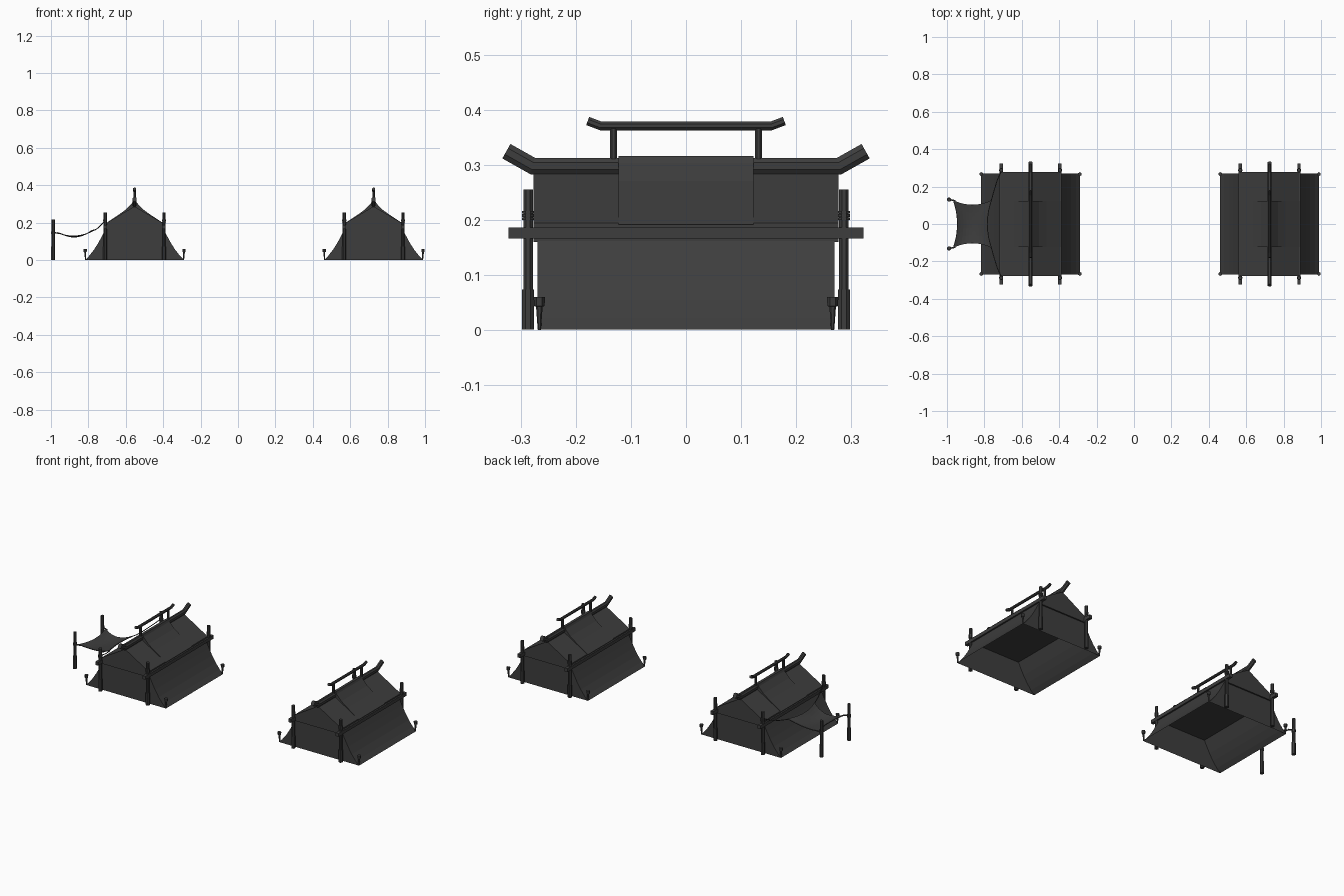
import bpy, bmesh, math
from mathutils import Vector

if "Cube" in bpy.data.objects:
    bpy.data.objects.remove(bpy.data.objects["Cube"])

mat = bpy.data.materials.new("charcoal grey")
mat.diffuse_color = (0.047, 0.047, 0.047, 1)
mat.use_nodes = True
mat.node_tree.nodes["Principled BSDF"].inputs["Base Color"].default_value = mat.diffuse_color


def finish(bm, name):
    bmesh.ops.recalc_face_normals(bm, faces=bm.faces)
    me = bpy.data.meshes.new(name)
    bm.to_mesh(me)
    bm.free()
    me.materials.append(mat)
    ob = bpy.data.objects.new(name, me)
    bpy.context.collection.objects.link(ob)
    return ob


def sweep(name, path, radii, n=8, flat=1.0, turn=0.5):
    """Polygon tube along a path; flat squeezes its sideways width."""
    pts = [Vector(p) for p in path]
    dirs = [(b - a).normalized() for a, b in zip(pts, pts[1:]) if (b - a).length > 1e-5]
    bm = bmesh.new()
    rings = []
    for i, p in enumerate(pts):
        a, b = dirs[max(i - 1, 0)], dirs[min(i, len(dirs) - 1)]
        t = (a + b).normalized()
        ref = Vector((1, 0, 0)) if abs(t.x) < 0.8 else Vector((0, 0, 1))
        v = t.cross(ref).normalized()
        u = v.cross(t).normalized()
        m = 1 / max(t.dot(b), 0.5)
        ring = []
        for k in range(n):
            an = 2 * math.pi * (k + turn) / n
            ring.append(bm.verts.new(p + radii[i] * (u * math.cos(an) * flat + v * math.sin(an) * m)))
        rings.append(ring)
    for r, s in zip(rings, rings[1:]):
        for k in range(n):
            bm.faces.new((r[k], r[(k + 1) % n], s[(k + 1) % n], s[k]))
    bm.faces.new(rings[0])
    bm.faces.new(rings[-1])
    return finish(bm, name)


def extrude_profile(name, prof, x0, y0, y1, closed, ends=True):
    """Profile in x,z pulled along y."""
    bm = bmesh.new()
    a = [bm.verts.new((x0 + x, y0, z)) for x, z in prof]
    b = [bm.verts.new((x0 + x, y1, z)) for x, z in prof]
    n = len(prof)
    for i in range(n if closed else n - 1):
        j = (i + 1) % n
        bm.faces.new((a[i], a[j], b[j], b[i]))
    if ends:
        bm.faces.new(a)
        bm.faces.new(b)
    return finish(bm, name)


def post(name, x, y, h):
    # square-ish post with a thicker foot
    sweep(name, [(x, y, 0.072), (x, y, h)], [0.0095] * 2)
    sweep(name + "_foot", [(x, y, 0), (x, y, 0.073)], [0.0115] * 2)


def box(name, lo, hi):
    prof = [(lo[0], lo[2]), (hi[0], lo[2]), (hi[0], hi[2]), (lo[0], hi[2])]
    extrude_profile(name, prof, 0, lo[1], hi[1], True)


def tent(x0):
    # flared lower walls, open underneath
    side = [(0.265, 0), (0.243, 0.022), (0.217, 0.055), (0.193, 0.093), (0.173, 0.13), (0.157, 0.162)]
    prof = side + [(-x, z) for x, z in reversed(side)]
    bm_ob = extrude_profile("tent_walls", prof, x0, -0.27, 0.27, False)
    bm = bmesh.new()
    bm.from_mesh(bm_ob.data)
    top = [f for f in bm.faces if all(v.co.z > 0.16 for v in f.verts)]
    bmesh.ops.delete(bm, geom=top, context='FACES_ONLY')
    bm.to_mesh(bm_ob.data)
    bm.free()
    # pitched upper part
    extrude_profile("tent_roof", [(-0.157, 0.16), (0.157, 0.16), (0.157, 0.194), (0, 0.287), (-0.157, 0.194)],
                    x0, -0.278, 0.278, True)
    # cloth draped over the ridge
    drape = [(0.161, 0.192), (0.085, 0.242), (0.045, 0.271), (0.014, 0.304), (0.008, 0.316)]
    extrude_profile("ridge_drape", drape + [(-x, z) for x, z in reversed(drape)], x0, -0.123, 0.123, True)
    # ridge pole with upturned ends
    sweep("ridge_pole", [(x0, -0.327, 0.325), (x0, -0.279, 0.298), (x0, 0.279, 0.298), (x0, 0.327, 0.325)],
          [0.0163] * 4, 8, 0.75)
    # raised rail above the ridge
    sweep("top_rail", [(x0, -0.179, 0.380), (x0, -0.155, 0.371), (x0, 0.155, 0.371), (x0, 0.179, 0.380)],
          [0.0085] * 4, 8)
    for s in (-1, 1):
        y = 0.132 * s
        sweep("rail_support", [(x0, y, 0.30), (x0, y, 0.366)], [0.0072] * 2)
        # eave beam
        xe = x0 + 0.157 * s
        box("eave_beam", (xe - 0.009, -0.323, 0.166), (xe + 0.009, 0.323, 0.186))
        for t in (-1, 1):
            post("corner_post", xe, 0.2875 * t, 0.255)
            # rope wraps on the posts
            for z in (0.202, 0.208, 0.214):
                sweep("rope_wrap", [(xe, 0.2875 * t, z - 0.0025), (xe, 0.2875 * t, z + 0.0025)], [0.0118] * 2)
            # ground peg leaning at each cloth corner
            px, py = x0 + 0.264 * s, 0.267 * t
            sweep("ground_peg", [(px - 0.002 * s, py, 0), (px, py, 0.042), (px, py, 0.043), (px, py, 0.06)],
                  [0.003, 0.006, 0.0095, 0.0105], 6)


LEFT, RIGHT = -0.553, 0.725
tent(LEFT)
tent(RIGHT)

# sagging side awning on the left tent
N = 10
bm = bmesh.new()
grid = []
for i in range(N + 1):
    u = i / N
    row = []
    for j in range(N + 1):
        v = 2 * j / N - 1
        bow = 1 - v * v
        x = -0.968 + 0.208 * u + 0.022 * bow * (1 - 2 * u)
        y = v * (0.127 - 0.024 * 4 * u * (1 - u))
        z = 0.145 + 0.017 * u * u - 0.022 * 4 * u * (1 - u) - 0.006 * bow
        row.append(bm.verts.new((x, y, z)))
    grid.append(row)
for i in range(N):
    for j in range(N):
        bm.faces.new((grid[i][j], grid[i + 1][j], grid[i + 1][j + 1], grid[i][j + 1]))
awning = finish(bm, "awning_cloth")
mod = awning.modifiers.new("thickness", 'SOLIDIFY')
mod.thickness = 0.004

for t in (-1, 1):
    post("awning_post", -0.9885, 0.13 * t, 0.217)
    sweep("awning_knot", [(-0.9885, 0.13 * t, 0.138), (-0.9885, 0.13 * t, 0.153)], [0.0115] * 2)
    sweep("awning_short_rope", [(-0.985, 0.13 * t, 0.146), (-0.955, 0.124 * t, 0.143)], [0.004] * 2, 6)
    # rope from cloth corner to tent post
    sweep("awning_long_rope", [(-0.763, 0.125 * t, 0.161), (-0.748, 0.18 * t, 0.172),
                               (-0.731, 0.235 * t, 0.189), (-0.712, 0.28 * t, 0.209)], [0.0025] * 4, 6)
